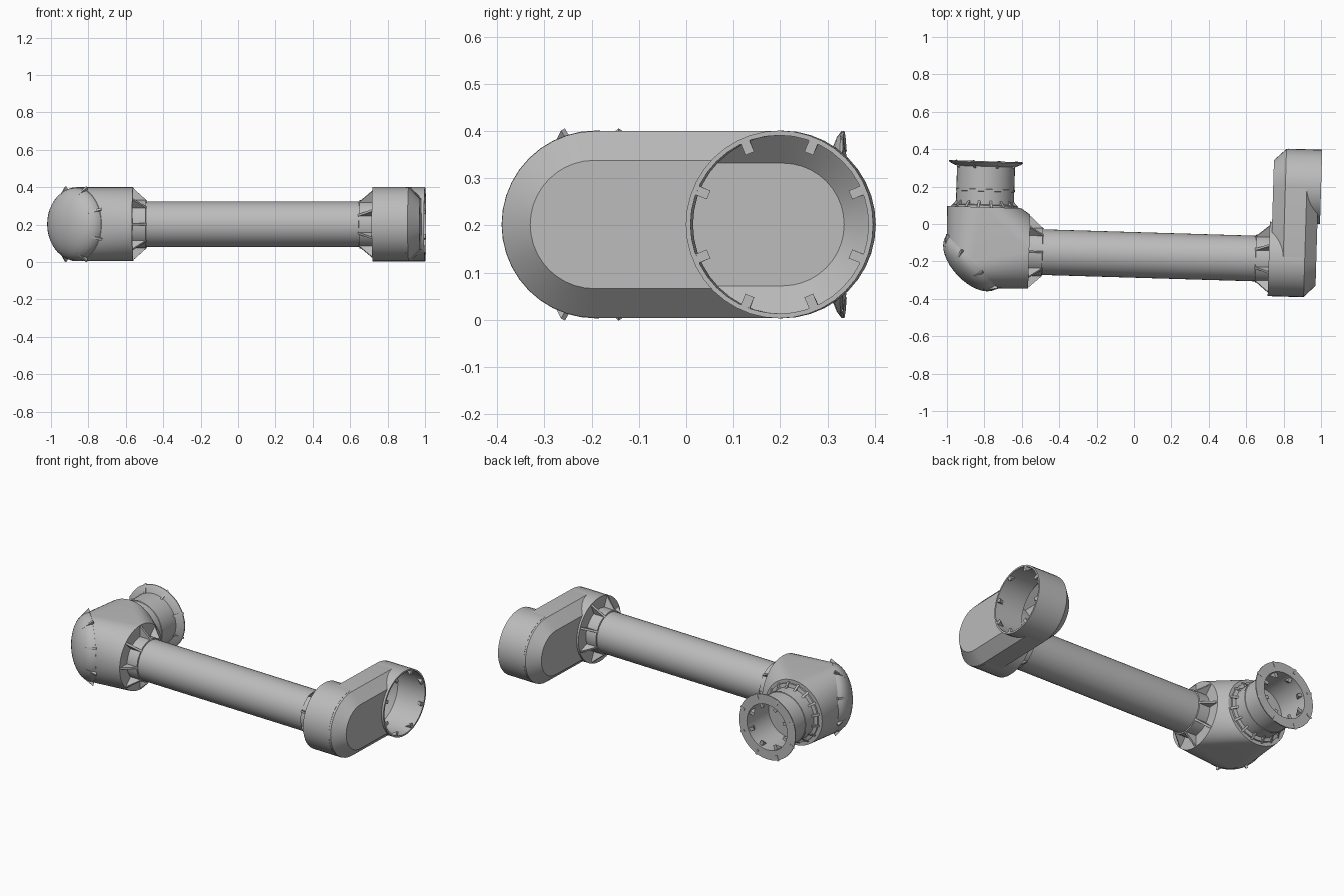
import bpy, bmesh
from math import pi, cos, sin, radians
from mathutils import Vector, Matrix

cube = bpy.data.objects.get("Cube")
if cube:
    bpy.data.objects.remove(cube, do_unlink=True)

grey = bpy.data.materials.new("mid_grey")
grey.use_nodes = True
grey.diffuse_color = (0.5, 0.5, 0.5, 1)
grey.node_tree.nodes["Principled BSDF"].inputs["Base Color"].default_value = (0.5, 0.5, 0.5, 1)

Z = 0.202            # height of every joint axis
R = 0.198            # housing radius
ARM_Y = -0.165
OUT_Y = 0.228
TILT = Matrix.Rotation(-0.03, 4, 'Z')
X, Y = Vector((1, 0, 0)), Vector((0, 1, 0))
DIAG = Vector((-1, -1, 0)).normalized()
parts = []


def finish(name, bm):
    bmesh.ops.recalc_face_normals(bm, faces=bm.faces)
    mesh = bpy.data.meshes.new(name)
    bm.to_mesh(mesh)
    bm.free()
    mesh.materials.append(grey)
    obj = bpy.data.objects.new(name, mesh)
    bpy.context.collection.objects.link(obj)
    obj.matrix_world = TILT
    parts.append(obj)
    return obj


def frame(base, axis):
    """Side and up directions around an axis."""
    up = Vector((0, 0, 1))
    side = up.cross(axis)
    return lambda t, r, a: Vector(base) + axis * t + (side * cos(a) + up * sin(a)) * r


def loft(name, rings, caps=True, loop=False):
    bm = bmesh.new()
    loops = [[bm.verts.new(p) for p in ring] for ring in rings]
    pairs = list(zip(loops, loops[1:])) + ([(loops[-1], loops[0])] if loop else [])
    for a, b in pairs:
        for i in range(len(a)):
            j = (i + 1) % len(a)
            bm.faces.new((a[i], a[j], b[j], b[i]))
    if caps and not loop:
        bm.faces.new(loops[0])
        bm.faces.new(loops[-1])
    return finish(name, bm)


def lathe(name, base, axis, profile, loop=False, seg=40):
    at = frame(base, axis)
    rings = [[at(t, r, 2 * pi * i / seg) for i in range(seg)] for t, r in profile]
    return loft(name, rings, loop=loop)


def ribs(name, base, axis, tri, offset=0.0, count=8, width=0.012):
    """Triangular gussets spread around an axis."""
    at = frame(base, axis)
    bm = bmesh.new()
    for k in range(count):
        a = 2 * pi * k / count + offset
        tangent = (at(0, 1, a + pi / 2) - Vector(base)) * width / 2
        lo = [bm.verts.new(at(t, r, a) - tangent) for t, r in tri]
        hi = [bm.verts.new(at(t, r, a) + tangent) for t, r in tri]
        bm.faces.new(lo)
        bm.faces.new(hi)
        for i in range(3):
            j = (i + 1) % 3
            bm.faces.new((lo[i], lo[j], hi[j], hi[i]))
    return finish(name, bm)


def stadium(name, shrink=0.0):
    """Long rounded housing with a chamfer on both broad sides."""
    rings = []
    for x, r in ((0.738 + shrink, R - 0.062), (0.803, R), (0.918, R), (0.98 - shrink, R - 0.062)):
        r -= shrink
        ring = []
        for cy, start in ((OUT_Y, -pi / 2), (ARM_Y, pi / 2)):
            for i in range(21):
                a = start + pi * i / 20
                ring.append((x, cy + r * cos(a), Z + r * sin(a)))
        rings.append(ring)
    return loft(name, rings)


# Long arm with a gusseted collar at each end
lathe("arm_tube", (0, ARM_Y, Z), X, [(-0.57, 0.122), (0.74, 0.122)])
for name, x, axis, turn in (("elbow_collar", -0.556, X, 0), ("housing_collar", 0.726, -X, pi / 8)):
    base = (x, ARM_Y, Z)
    lathe(name, base, axis, [(-0.01, 0.129), (0.07, 0.129), (0.072, 0.12)])
    ribs(name + "_ribs", base, axis, [(-0.005, 0.11), (-0.005, 0.197), (0.075, 0.125)], turn)

# Offset housing: hollow stadium with a round socket opening
housing = stadium("housing")
cutters = [stadium("cavity_cutter", 0.006),
           lathe("bore_cutter", (0.86, OUT_Y, Z), X, [(0, R - 0.008), (0.3, R - 0.008)])]
for cutter in cutters:
    cutter.hide_render = True
    mod = housing.modifiers.new("cut", 'BOOLEAN')
    mod.operation = 'DIFFERENCE'
    mod.object = cutter
    bpy.context.view_layer.objects.active = housing
    bpy.ops.object.modifier_apply(modifier=mod.name)
for cutter in cutters:
    parts.remove(cutter)
    bpy.data.objects.remove(cutter, do_unlink=True)

lathe("housing_arm_boss", (0.726, ARM_Y, Z), X, [(0, R + 0.001), (0.18, R + 0.001)])
socket = (0.994, OUT_Y, Z)
lathe("socket_wall", socket, X, [(-0.18, R + 0.001), (0, R + 0.001), (0, R - 0.009), (-0.18, R - 0.009)], loop=True)
ribs("socket_ribs", socket, X, [(-0.002, R - 0.005), (-0.002, R - 0.035), (-0.05, R - 0.005)], pi / 8, width=0.02)

# Elbow body: hull around the two joint rings and the dome ring
bm = bmesh.new()
dome_base = (-0.859, -0.226, Z)
for base, axis in (((-0.803, 0.066, Z), Y), ((-0.556, ARM_Y, Z), X), (dome_base, DIAG)):
    at = frame(base, axis)
    for i in range(40):
        bm.verts.new(at(0, R, 2 * pi * i / 40))
bmesh.ops.convex_hull(bm, input=bm.verts)
finish("elbow_body", bm)

# Domed cover on the outer corner of the elbow
steps = [radians(a) for a in range(0, 90, 10)] + [radians(89)]
lathe("elbow_dome", dome_base, DIAG, [(0.108 * sin(a), (R - 0.003) * cos(a)) for a in steps])
ribs("dome_ribs", dome_base, DIAG, [(-0.012, R - 0.012), (0.0, R + 0.02), (0.06, R - 0.035)], pi / 8)

# Hollow wrist stub with collar and end flange
wrist = (-0.8, 0, Z)
lathe("wrist_stub", wrist, Y, [(0.05, 0.176), (0.076, 0.176), (0.08, 0.155), (0.15, 0.155), (0.151, 0.158),
                               (0.162, 0.158), (0.163, 0.155), (0.284, 0.155), (0.296, 0.185), (0.306, 0.198),
                               (0.312, 0.198), (0.312, 0.14), (0.11, 0.14), (0.11, 0.01)])
ribs("wrist_collar_ribs", wrist, Y, [(0.06, 0.15), (0.06, 0.19), (0.105, 0.15)], pi / 16, count=16)
ribs("wrist_inner_ribs", wrist, Y, [(0.3, 0.145), (0.3, 0.11), (0.25, 0.145)], pi / 8, width=0.02)
ribs("flange_ribs", wrist, Y, [(0.315, 0.17), (0.312, 0.204), (0.27, 0.15)], pi / 8)

# Smooth round surfaces, keep hard edges
bpy.ops.object.select_all(action='DESELECT')
for obj in parts:
    obj.select_set(True)
bpy.context.view_layer.objects.active = parts[0]
bpy.ops.object.shade_smooth_by_angle(angle=radians(30))
